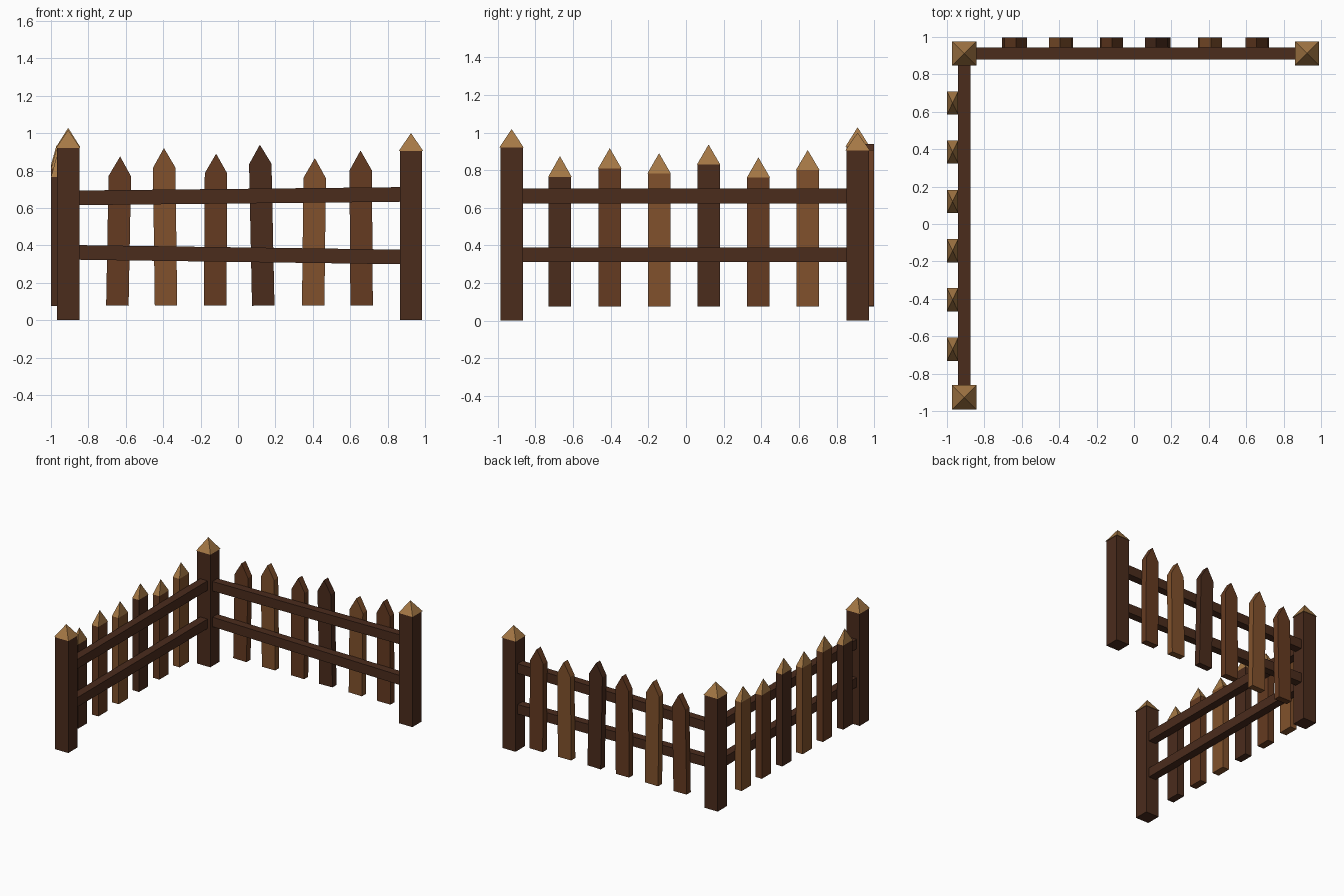
import bpy, bmesh, math
from mathutils import Matrix, Vector

if "Cube" in bpy.data.objects:
    bpy.data.objects.remove(bpy.data.objects["Cube"])


def material(name, rgb):
    m = bpy.data.materials.new(name)
    m.diffuse_color = (*rgb, 1)
    m.use_nodes = True
    m.node_tree.nodes["Principled BSDF"].inputs["Base Color"].default_value = m.diffuse_color
    return m


DARK = material("dark_wood", (0.07, 0.025, 0.012))
MID = material("mid_wood", (0.13, 0.043, 0.015))
LIGHT = material("light_wood", (0.22, 0.083, 0.025))
TIP = material("tip_wood", (0.38, 0.19, 0.06))


def finish(name, bm, mat):
    bmesh.ops.recalc_face_normals(bm, faces=bm.faces)
    mesh = bpy.data.meshes.new(name)
    bm.to_mesh(mesh)
    bm.free()
    mesh.materials.append(mat)
    obj = bpy.data.objects.new(name, mesh)
    bpy.context.collection.objects.link(obj)
    return obj


def box(name, center, size, mat, tilt=0):
    bm = bmesh.new()
    bmesh.ops.create_cube(bm, size=1, matrix=Matrix.Diagonal((*size, 1)))
    obj = finish(name, bm, mat)
    obj.location = center
    obj.rotation_euler.y = tilt
    return obj


def pyramid(name, x, y, z0, z1, wx, wy):
    bm = bmesh.new()
    base = [bm.verts.new((x + sx * wx / 2, y + sy * wy / 2, z0))
            for sx, sy in ((-1, -1), (1, -1), (1, 1), (-1, 1))]
    apex = bm.verts.new((x, y, z1))
    bm.faces.new(base)
    for i in range(4):
        bm.faces.new((base[i], base[(i + 1) % 4], apex))
    return finish(name, bm, TIP)


def pointed_board(name, xb, xt, y0, y1, z0, zs, z1, w, mat):
    # pentagon outline, leaning from xb at the foot to xt at the point
    lean = (xt - xb) / (z1 - z0)
    xs = xb + lean * (zs - z0)
    dz = lean * w / 2
    pts = [(xb - w / 2, z0 + dz), (xb + w / 2, z0 - dz), (xs + w / 2, zs - dz),
           (xt, z1), (xs - w / 2, zs + dz)]
    bm = bmesh.new()
    face = bm.faces.new([bm.verts.new((x, y0, z)) for x, z in pts])
    ext = bmesh.ops.extrude_face_region(bm, geom=[face])
    verts = [v for v in ext["geom"] if isinstance(v, bmesh.types.BMVert)]
    bmesh.ops.translate(bm, verts=verts, vec=Vector((0, y1 - y0, 0)))
    return finish(name, bm, mat)


# Posts with pyramid caps
for label, x, y, top, apex in (("corner", -0.908, 0.912, 0.925, 1.028),
                               ("right", 0.925, 0.912, 0.905, 1.0),
                               ("front", -0.908, -0.927, 0.92, 1.018)):
    box(label + "_post", (x, y, top / 2), (0.12, 0.12, top), DARK)
    pyramid(label + "_post_cap", x, y, top, apex, 0.13, 0.13)

# Back rails, slightly out of level
for label, za, zb in (("upper", 0.654, 0.672), ("lower", 0.362, 0.338)):
    box("back_rail_" + label, (0.008, 0.912, (za + zb) / 2), (1.77, 0.065, 0.078),
        DARK, -math.atan2(zb - za, 1.72))

# Left rails, level
for label, z in (("upper", 0.663), ("lower", 0.35)):
    box("left_rail_" + label, (-0.907, -0.008, z), (0.067, 1.77, 0.078), DARK)

# Back pickets: one-piece pointed boards (foot x, point x, shoulder z, point z)
back = ((-0.645, -0.63, 0.77, 0.875, MID), (-0.385, -0.396, 0.815, 0.92, LIGHT),
        (-0.122, -0.117, 0.785, 0.89, MID), (0.135, 0.117, 0.835, 0.938, DARK),
        (0.402, 0.411, 0.76, 0.866, LIGHT), (0.661, 0.655, 0.80, 0.907, MID))
for i, (xb, xt, zs, z1, mat) in enumerate(back, 1):
    pointed_board(f"back_picket_{i}", xb, xt, 0.945, 0.998, 0.078, zs, z1, 0.12, mat)

# Left pickets: square boards with separate pyramid tips
left = ((-0.67, 0.765, 0.875, DARK), (-0.405, 0.81, 0.917, MID),
        (-0.143, 0.783, 0.89, LIGHT), (0.12, 0.83, 0.936, DARK),
        (0.385, 0.76, 0.868, MID), (0.647, 0.802, 0.907, LIGHT))
for i, (y, zs, z1, mat) in enumerate(left, 1):
    box(f"left_picket_{i}", (-0.97, y, (zs + 0.076) / 2), (0.06, 0.12, zs - 0.076), mat)
    pyramid(f"left_picket_tip_{i}", -0.97, y, zs, z1, 0.06, 0.124)
